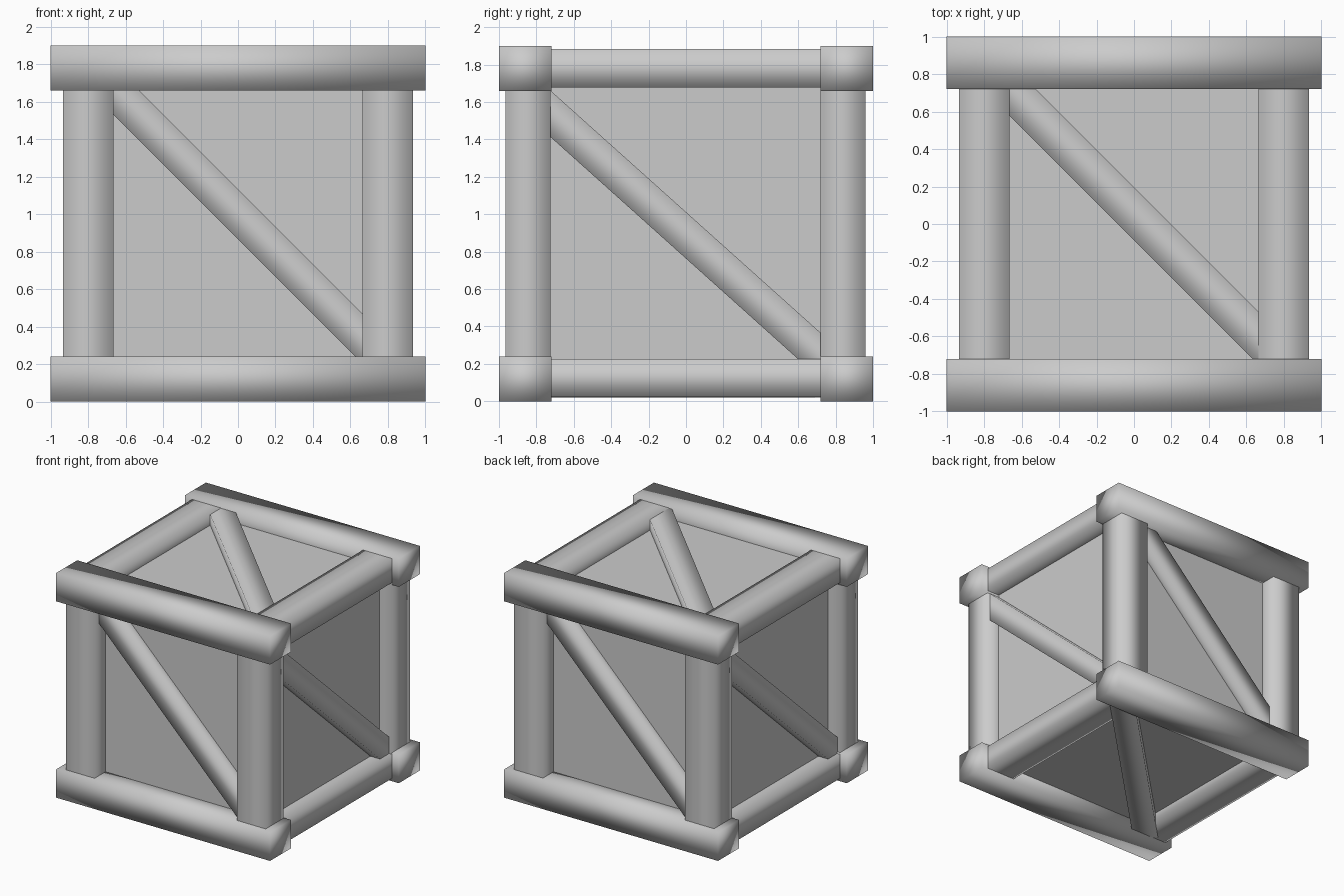
import bpy, bmesh
from mathutils import Vector, Matrix

if "Cube" in bpy.data.objects:
    bpy.data.objects.remove(bpy.data.objects["Cube"])

grey = bpy.data.materials.new("light grey")
grey.use_nodes = True
grey.diffuse_color = (0.6, 0.6, 0.6, 1)
grey.node_tree.nodes["Principled BSDF"].inputs["Base Color"].default_value = (0.6, 0.6, 0.6, 1)


def bar(name, start, end, normal, width, depth, smooth=True, capped=True):
    """Square bar from start to end; depth is measured along normal."""
    start, end, normal = Vector(start), Vector(end), Vector(normal)
    along = (end - start).normalized()
    side = normal.cross(along)
    turn = Matrix((along, side, normal)).transposed().to_4x4()
    size = Matrix.Diagonal(((end - start).length, width, depth, 1))
    bm = bmesh.new()
    bmesh.ops.create_cube(bm, size=1, matrix=Matrix.Translation((start + end) / 2) @ turn @ size)
    if not capped:
        # The buried ends are open so the sides shade evenly along the length
        bm.normal_update()
        ends = [f for f in bm.faces if abs(f.normal.dot(along)) > 0.9]
        bmesh.ops.delete(bm, geom=ends, context="FACES_ONLY")
    for face in bm.faces:
        face.smooth = smooth
    mesh = bpy.data.meshes.new(name)
    bm.to_mesh(mesh)
    bm.free()
    mesh.materials.append(grey)
    obj = bpy.data.objects.new(name, mesh)
    bpy.context.collection.objects.link(obj)
    return obj


# Recessed panels form one inner box
bar("inner_panels", (-0.82, 0, 0.95), (0.82, 0, 0.95), (0, 0, 1), 1.64, 1.68, smooth=False)

# Long rails across the front and back, top and bottom
for y, depth_name in ((-0.86, "front"), (0.86, "back")):
    for z, height, level in ((0.12, 0.24, "bottom"), (1.78, 0.24, "top")):
        bar(f"{depth_name}_{level}_rail", (-1, y, z), (1, y, z), (0, 0, 1), 0.28, height)

for x, side in ((-0.8, "right"), (0.8, "left")):
    # Side rails butt into the long rails
    for z, level in ((0.125, "bottom"), (1.78, "top")):
        bar(f"{side}_{level}_rail", (x, -0.78, z), (x, 0.78, z), (0, 0, 1), 0.27, 0.205, capped=False)
    # Corner posts
    for y, depth_name in ((-0.845, "front"), (0.84, "back")):
        bar(f"{depth_name}_{side}_post", (x, y, 0.18), (x, y, 1.72), (0, 1, 0), 0.27, 0.24, capped=False)

# Diagonal braces, mirrored by a half turn on opposite faces
for s, depth_name, side in ((1, "front", "left"), (-1, "back", "right")):
    bar(f"{depth_name}_brace", (-0.74 * s, -0.82 * s, 1.74), (0.78 * s, -0.82 * s, 0.22),
        (0, -s, 0), 0.19, 0.18, capped=False)
    bar(f"{side}_brace", (0.82 * s, -0.8 * s, 1.605), (0.82 * s, 0.8 * s, 0.17),
        (s, 0, 0), 0.185, 0.18, capped=False)
bar("top_brace", (-0.72, 0.775, 1.79), (0.8, -0.745, 1.79), (0, 0, 1), 0.2, 0.18, capped=False)
bar("bottom_brace", (-0.76, -0.76, 0.11), (0.76, 0.76, 0.11), (0, 0, -1), 0.2, 0.18, capped=False)
